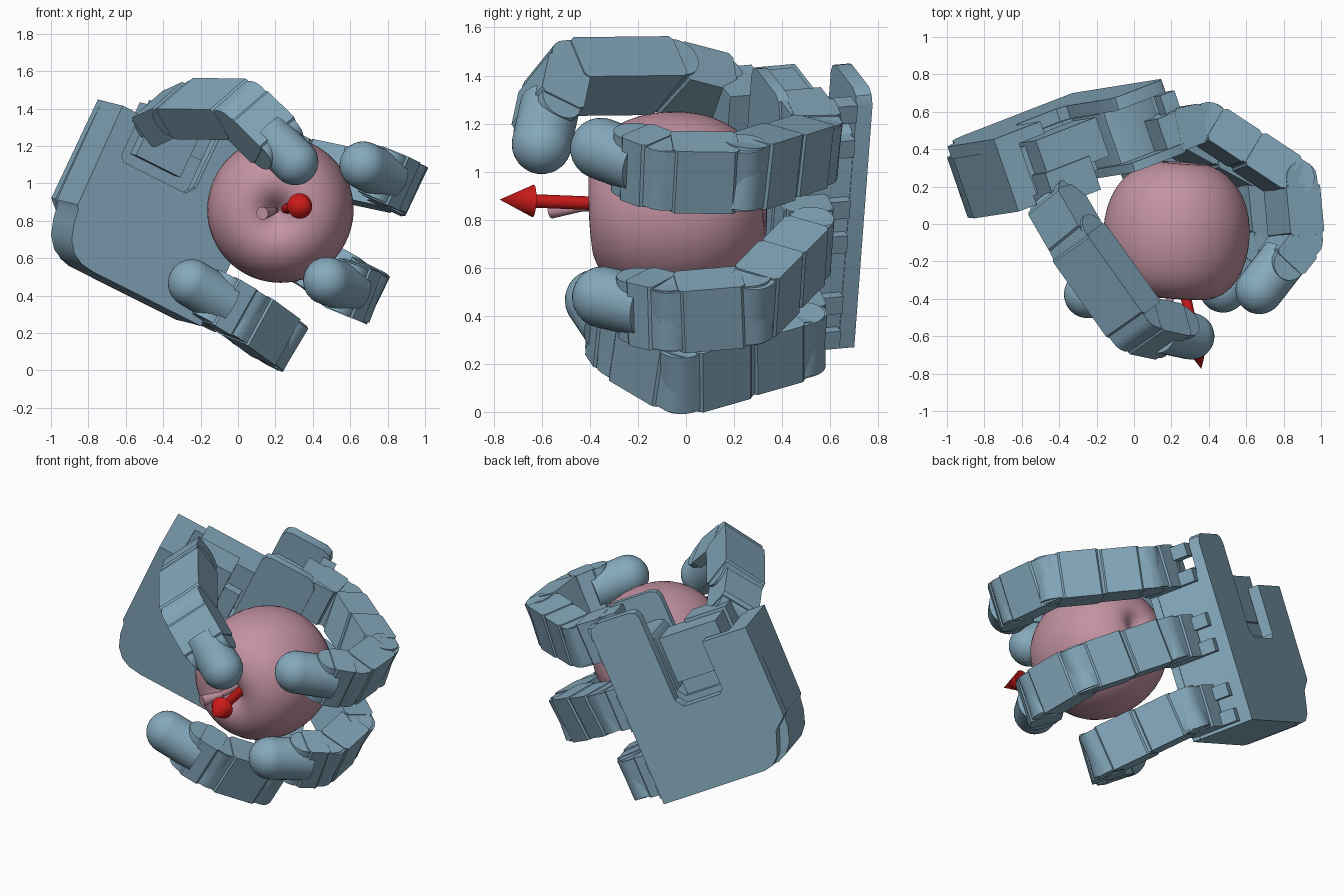
import bpy, bmesh, math
from mathutils import Vector as V, Matrix

if "Cube" in bpy.data.objects:
    bpy.data.objects.remove(bpy.data.objects["Cube"])

def mat(name, c):
    m = bpy.data.materials.new(name)
    m.diffuse_color = (*c, 1)
    m.use_nodes = True
    m.node_tree.nodes["Principled BSDF"].inputs["Base Color"].default_value = m.diffuse_color
    return m

BLUE = mat("blue_metal", (0.235, 0.40, 0.51))
PINK = mat("pink_skin", (0.55, 0.29, 0.36))
RED = mat("red_paint", (0.6, 0.01, 0.01))

# Palm frame: a runs along the fingers, b across the palm, c out of the palm
W = V((0.4256, 0.068, 0.902)).normalized()
F = V((0.845, 0.328, -0.424))
F = (F - W * F.dot(W)).normalized()
N = F.cross(W)
C0 = V((-0.33, 0.70, 0.27))

def P(a, b, c):
    return C0 + F * a + W * b + N * c

def finish(bm, name, material):
    bmesh.ops.recalc_face_normals(bm, faces=bm.faces)
    me = bpy.data.meshes.new(name)
    bm.to_mesh(me)
    bm.free()
    me.materials.append(material)
    ob = bpy.data.objects.new(name, me)
    bpy.context.collection.objects.link(ob)
    return ob

def prism(bm, pts, vec):
    """Extrude a closed outline of 3D points by vec."""
    lo = [bm.verts.new(p) for p in pts]
    hi = [bm.verts.new(p + vec) for p in pts]
    bm.faces.new(lo)
    bm.faces.new(hi)
    n = len(pts)
    for i in range(n):
        j = (i + 1) % n
        bm.faces.new((lo[i], lo[j], hi[j], hi[i]))

def slab(bm, outline, c0, c1):
    prism(bm, [P(a, b, c0) for a, b in outline], N * (c1 - c0))

def block(bm, a0, a1, b0, b1, c0, c1):
    slab(bm, [(a0, b0), (a1, b0), (a1, b1), (a0, b1)], c0, c1)

def rod(bm, p, q, r1, r2, seg=32):
    d = q - p
    m = Matrix.Translation((p + q) / 2) @ d.to_track_quat('Z', 'Y').to_matrix().to_4x4()
    bmesh.ops.create_cone(bm, cap_ends=True, segments=seg, radius1=r1, radius2=r2,
                          depth=d.length, matrix=m)

def link(bm, p, q, side, width, th, g0=0.03, g1=0.03):
    """Finger link: body with chamfered ends and rounded knuckles in both joints."""
    d = (q - p).normalized()
    s = (side - d * side.dot(d)).normalized()
    u = s.cross(d)
    L, h, k = (q - p).length, th / 2, 0.018
    prof = [(g0, -h + k), (g0 + k, -h), (L - g1 - k, -h), (L - g1, -h + k),
            (L - g1, h - k), (L - g1 - k, h), (g0 + k, h), (g0, h - k)]
    prism(bm, [p + d * x + u * y - s * width / 2 for x, y in prof], s * width)
    r = h * 0.9
    arc = [math.pi * (0.5 + i / 10) for i in range(11)]
    kn = [(r * math.cos(t), r * math.sin(t)) for t in arc]
    kn += [(L - x, -y) for x, y in kn]
    w2 = width * 0.95
    prism(bm, [p + d * x + u * y - s * w2 / 2 for x, y in kn], s * w2)

def tip(bm, p, q, side, width, th, body=0.16, r=0.128):
    """Last link: body, rubber cylinder and ball."""
    d = (q - p).normalized()
    link(bm, p, p + d * body, side, width, th, 0.02, 0.0)
    rod(bm, p + d * body * 0.7, q, r, r)
    bmesh.ops.create_uvsphere(bm, u_segments=32, v_segments=16, radius=r,
                              matrix=Matrix.Translation(q)
                              @ d.to_track_quat('Z', 'Y').to_matrix().to_4x4())

# Palm: two cover plates around a motor core, notched for the thumb
BACK_HEEL = [(-0.934, 0.285), (-0.915, 0.265), (-0.85, 0.21), (-0.82, 0.13), (-0.79, 0.06), (-0.74, 0.015)]
FRONT_HEEL = [(-0.925, 0.285), (-0.91, 0.265), (-0.90, 0.19), (-0.87, 0.10), (-0.82, 0.04), (-0.76, 0.01)]

def outline(n0, n1, nb, heel, i=0.0, top=1.175):
    return [(-i, 0), (-i, top - 0.06), (-0.02 - i, top - 0.02), (-0.06 - i, top), (n1 + 0.05, top),
            (n1 + 0.015, top - 0.015), (n1, top - 0.05), (n1, nb + 0.05), (n1 - 0.04, nb),
            (n0 + 0.03, nb), (n0, nb + 0.03), (n0, 0.868), (-0.934, 0.868)] + heel + [(-0.68, 0)]

bm = bmesh.new()
slab(bm, outline(-0.64, -0.33, 0.53, BACK_HEEL), 0.0, 0.07)
slab(bm, outline(-0.80, -0.34, 0.57, FRONT_HEEL, 0.004, 1.0), 0.07, 0.36)
slab(bm, outline(-0.82, -0.36, 0.60, FRONT_HEEL), 0.36, 0.41)
finish(bm, "palm", BLUE)

# Thumb motor seated in the notch
bm = bmesh.new()
block(bm, -0.80, -0.38, 0.55, 0.80, 0.10, 0.36)
block(bm, -0.74, -0.36, 0.66, 0.95, 0.08, 0.30)
block(bm, -0.76, -0.48, 0.66, 0.97, 0.26, 0.45)
finish(bm, "thumb_motor", BLUE)

# Fingers: joints given in palm coordinates
fingers = {
    "upper_finger": [(0.19, 1.03, 0.30), (0.53, 1.12, 0.755), (0.445, 1.115, 1.08), (0.15, 1.10, 1.25)],
    "middle_finger": [(0.19, 0.59, 0.30), (0.60, 0.535, 0.705), (0.53, 0.50, 1.035), (0.25, 0.46, 1.23)],
    "lower_finger": [(0.19, 0.15, 0.30), (0.284, 0.085, 0.869), (-0.027, 0.115, 1.025), (-0.365, 0.139, 1.025)],
}
WID, TH = 0.285, 0.2
for name, js in fingers.items():
    bm = bmesh.new()
    j = [P(*q) for q in js]
    b = js[0][1]
    # motor socket, stepped tabs, then the links
    block(bm, -0.12, 0.11, b - 0.13, b + 0.13, 0.19, 0.40)
    for o in (-0.1, 0.06):
        block(bm, -0.05, 0.04, b + o - 0.03, b + o + 0.05, 0.08, 0.20)
    link(bm, P(-0.02, b, 0.27), j[0], W, WID * 0.92, TH, 0.0, 0.05)
    lean = W + F * ((js[0][1] - js[1][1]) * 0.8)
    # the long link is a two-part casing
    mid = j[0].lerp(j[1], 0.5)
    link(bm, j[0], mid, lean, WID * 0.95, TH, 0.04, 0.0)
    link(bm, mid, j[1], lean, WID, TH * 1.03, 0.0, 0.03)
    link(bm, j[1], j[2], W, WID, TH)
    tip(bm, j[2], j[3], W, WID * 0.99, TH)
    finish(bm, name, BLUE)

# Thumb
t = [V((-0.41, 0.10, 1.35)), V((-0.30, -0.09, 1.40)), V((0.02, -0.54, 1.395)), V((0.305, -0.60, 1.115))]
side = (t[2] - t[1]).cross(t[3] - t[2]).normalized()
bm = bmesh.new()
link(bm, t[0], t[1], side, WID * 0.88, TH, -0.05, 0.02)
link(bm, t[1], t[2], side, WID, TH, 0.0, 0.03)
tip(bm, t[2], t[3], side, WID * 0.96, TH, 0.25, 0.125)
finish(bm, "thumb", BLUE)

# Apple: turned profile with a dimple at each end, lying on its side
axis = V((-0.07, -1, -0.04)).normalized()
centre = V((0.228, -0.035, 0.86))
prof = [(0, 0.25), (0.03, 0.275), (0.07, 0.325), (0.13, 0.36), (0.20, 0.362), (0.28, 0.325),
        (0.345, 0.25), (0.385, 0.14), (0.397, 0.02), (0.385, -0.10), (0.345, -0.21), (0.28, -0.29),
        (0.20, -0.345), (0.13, -0.367), (0.08, -0.36), (0.04, -0.33), (0, -0.315)]
rot = axis.to_track_quat('Z', 'Y')
bm = bmesh.new()
vs = [bm.verts.new((r, 0, z)) for r, z in prof]
es = [bm.edges.new(e) for e in zip(vs, vs[1:])]
bmesh.ops.spin(bm, geom=vs + es, cent=(0, 0, 0), axis=(0, 0, 1), angle=2 * math.pi, steps=40)
bmesh.ops.remove_doubles(bm, verts=bm.verts, dist=0.0005)
bmesh.ops.transform(bm, matrix=Matrix.Translation(centre) @ rot.to_matrix().to_4x4(), verts=bm.verts)
apple = finish(bm, "apple", PINK)
sub = apple.modifiers.new("smooth", 'SUBSURF')
sub.levels = sub.render_levels = 1

# Stem
bm = bmesh.new()
rod(bm, V((0.20, -0.26, 0.857)), V((0.19, -0.45, 0.853)), 0.018, 0.02, 16)
rod(bm, V((0.19, -0.44, 0.853)), V((0.13, -0.56, 0.84)), 0.02, 0.035, 16)
finish(bm, "apple_stem", PINK)

# Arrow
s, e = V((0.24, -0.22, 0.862)), V((0.36, -0.775, 0.884))
neck = s.lerp(e, 0.75)
bm = bmesh.new()
rod(bm, s, neck, 0.028, 0.028, 24)
rod(bm, neck, e, 0.068, 0.0, 24)
finish(bm, "arrow", RED)

# Shading
for ob in bpy.context.collection.objects:
    ob.select_set(True)
    bpy.context.view_layer.objects.active = ob
bpy.ops.object.shade_smooth_by_angle(angle=math.radians(32))
